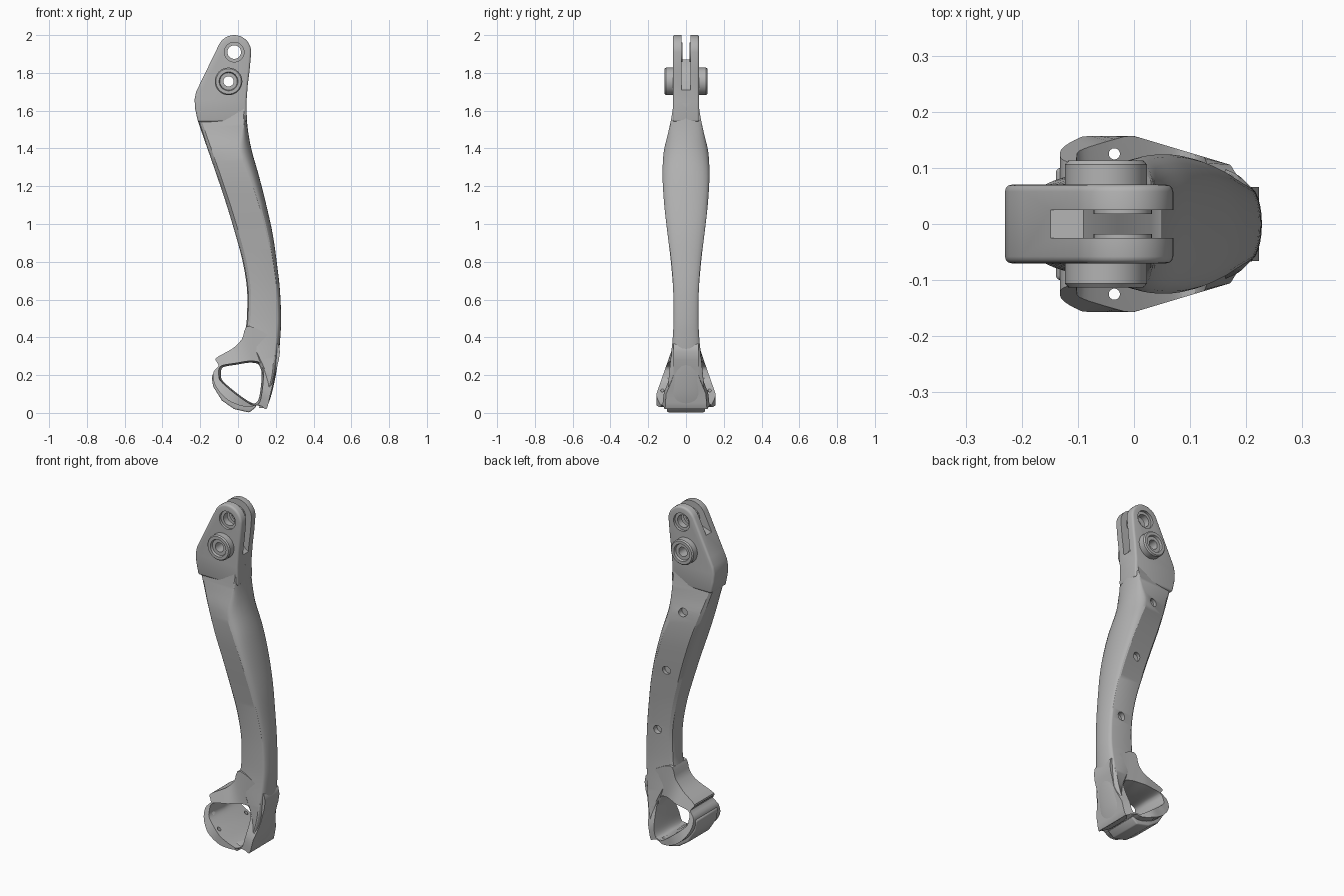
import bpy, bmesh, math
from mathutils import Vector

cube = bpy.data.objects.get("Cube")
if cube:
    bpy.data.objects.remove(cube, do_unlink=True)

grey = bpy.data.materials.new("plain grey")
grey.use_nodes = True
grey.diffuse_color = (0.45, 0.45, 0.45, 1)
grey.node_tree.nodes["Principled BSDF"].inputs["Base Color"].default_value = grey.diffuse_color


def link(bm, name):
    bmesh.ops.recalc_face_normals(bm, faces=bm.faces)
    mesh = bpy.data.meshes.new(name)
    bm.to_mesh(mesh)
    bm.free()
    mesh.materials.append(grey)
    ob = bpy.data.objects.new(name, mesh)
    bpy.context.collection.objects.link(ob)
    return ob


def activate(ob):
    bpy.ops.object.select_all(action='DESELECT')
    ob.select_set(True)
    bpy.context.view_layer.objects.active = ob


def smooth(ob, angle=32):
    activate(ob)
    bpy.ops.object.shade_smooth_by_angle(angle=math.radians(angle))


def apply(ob, mod):
    activate(ob)
    bpy.ops.object.modifier_apply(modifier=mod.name)


def cut(ob, cutter):
    mod = ob.modifiers.new("cut", 'BOOLEAN')
    mod.operation, mod.solver, mod.object = 'DIFFERENCE', 'EXACT', cutter
    apply(ob, mod)
    bpy.data.objects.remove(cutter, do_unlink=True)


def bevel(ob, width):
    mod = ob.modifiers.new("bevel", 'BEVEL')
    mod.width, mod.segments, mod.limit_method = width, 3, 'ANGLE'
    mod.angle_limit = math.radians(50)
    apply(ob, mod)


def spline(rows, steps, closed=False):
    """Catmull-Rom through rows of equal length."""
    pts = [Vector(r) for r in rows]
    n = len(pts)
    get = (lambda i: pts[i % n]) if closed else (lambda i: pts[min(max(i, 0), n - 1)])
    out = []
    for i in range(n if closed else n - 1):
        a, b, c, d = (get(i + k) for k in (-1, 0, 1, 2))
        for s in range(steps):
            t = s / steps
            out.append(b + (c - a) * (t / 2) + (a * 2 - b * 5 + c * 4 - d) * (t * t / 2)
                       + (b * 3 - a - c * 3 + d) * (t ** 3 / 2))
    return out if closed else out + [pts[-1]]


def loft(name, loops, wrap=False):
    bm = bmesh.new()
    rings = [[bm.verts.new(p) for p in loop] for loop in loops]
    pairs = list(zip(rings, rings[1:])) + ([(rings[-1], rings[0])] if wrap else [])
    for a, b in pairs:
        for i in range(len(a)):
            j = (i + 1) % len(a)
            bm.faces.new((a[i], a[j], b[j], b[i]))
    if not wrap:
        bm.faces.new(rings[0])
        bm.faces.new(rings[-1])
    return link(bm, name)


def plate(name, outline, y0, y1):
    return loft(name, [[(x, y, z) for x, z in outline] for y in (y0, y1)])


def circle(x, z, r, n=32):
    return [(x + r * math.cos(math.tau * i / n), z + r * math.sin(math.tau * i / n)) for i in range(n)]


def lathe(name, x, z, profile, side):
    return loft(name, [[(px, side * y, pz) for px, pz in circle(x, z, r)] for r, y in profile], True)


# Curved arm: z, inner edge, outer edge, inner half width, ridge x, ridge half width
stations = [
    (1.64, -.222, .046, .05, .03, .066), (1.57, -.218, .046, .055, .03, .076),
    (1.48, -.19, .055, .065, .02, .095), (1.38, -.155, .075, .08, .01, .118),
    (1.25, -.11, .112, .09, .06, .124), (1.1, -.06, .15, .085, .11, .115),
    (.95, -.015, .183, .075, .15, .098), (.8, .025, .205, .065, .18, .08),
    (.65, .048, .222, .058, .2, .068), (.5, .047, .228, .055, .205, .066),
    (.4, .04, .224, .06, .2, .07), (.3, .09, .215, .07, .19, .08),
    (.2, .13, .2, .08, .18, .09), (.1, .125, .178, .09, .155, .1),
    (.025, .112, .152, .1, .135, .105)]


def section(z, xl, xr, wl, ridge, w):
    half = [(xl, wl * .5), (xl + .006, wl * .82), (xl + .02, wl)]
    half += [(ridge + (xr - ridge) * math.sin(a), w * math.cos(a))
             for a in (math.pi / 2 * k / 6 for k in range(6))]
    return ([(x, y, z) for x, y in half] + [(xr, 0, z)]
            + [(x, -y, z) for x, y in reversed(half)])


arm = loft("curved_arm", [section(*s) for s in spline(stations, 5)])
# Blind holes along the back face
for x, z, floor in ((-.05, 1.4, .075), (.06, 1.03, .075), (.14, .65, .035)):
    cut(arm, plate("cutter", circle(x, z, .024, 20), floor, .2))
smooth(arm, 30)

# Forked head
PIN, BOSS = (-.02, 1.91), (-.05, 1.755)
arc = [(PIN[0] + .09 * math.cos(a), PIN[1] + .09 * math.sin(a))
       for a in (math.radians(d) for d in range(0, 156, 10))]
outline = arc + [(-.2, 1.745), (-.222, 1.7), (-.23, 1.66), (-.227, 1.61), (-.212, 1.54),
                 (.047, 1.54), (.045, 1.65), (.052, 1.74), (.062, 1.82)]
head = plate("forked_head", outline, -.07, .07)
bevel(head, .012)
slot = [(-.2, 1.9), (-.15, 1.85), (-.09, 1.87), (-.03, 1.82), (.03, 1.72), (.1, 1.68),
        (.15, 2.1), (-.2, 2.1)]
cut(head, plate("cutter", slot, -.025, .025))
cut(head, plate("cutter", circle(*PIN, .036), -.2, .2))
cut(head, plate("cutter", circle(*BOSS, .027), -.2, .2))
for side in (-1, 1):
    cut(head, plate("cutter", circle(*PIN, .052), side * .055, side * .1))
smooth(head)

# Pivot bosses and inner washers
for side, word in ((-1, "front"), (1, "back")):
    boss = lathe(word + "_pivot_boss", *BOSS, [(.073, .06), (.073, .106), (.067, .113), (.05, .113),
                 (.046, .1), (.027, .1), (.027, .06)], side)
    smooth(boss)
    smooth(lathe(word + "_washer", *PIN, [(.052, .027), (.052, .018), (.036, .018), (.036, .027)], side))

# Flared foot ring: matching outer and window points
pairs = [(-.13, .215, -.09, .205), (-.1, .255, -.088, .23), (-.118, .288, -.07, .245),
         (-.03, .34, -.01, .255), (.02, .39, .05, .265), (.06, .46, .08, .265),
         (.215, .36, .11, .255), (.195, .2, .125, .21), (.172, .1, .12, .13),
         (.15, .02, .108, .07), (.115, .05, .085, .05), (.06, .03, .05, .065),
         (-.02, .05, 0, .1), (-.08, .09, -.05, .14), (-.125, .155, -.085, .175)]
ring = spline(pairs, 4, True)


def reach(x, z):
    return max(.066, .157 - .35 * max(0, z - .1) - .3 * max(0, x))


def flare(p, k):
    return .03 + (p[2] - .03) * k, .175 + (p[3] - .175) * k


outer = [(p[0], p[1]) for p in ring]
mouth = [flare(p, 1.1) for p in ring]
throat = [flare(p, 1) for p in ring]
loops = [[(x, -reach(x, z), z) for x, z in outer], [(x, -reach(x, z), z) for x, z in mouth],
         [(x, 0, z) for x, z in throat],
         [(x, reach(x, z), z) for x, z in mouth], [(x, reach(x, z), z) for x, z in outer]]
foot = loft("flared_foot", loops, True)
# Drain holes through the lower wall
for side in (-1, 1):
    bm = bmesh.new()
    bmesh.ops.create_cone(bm, cap_ends=True, segments=16, radius1=.01, radius2=.01, depth=.2)
    bmesh.ops.translate(bm, verts=bm.verts, vec=(-.035, side * .125, .09))
    cut(foot, link(bm, "cutter"))
smooth(foot, 35)

# Mating pad under the foot
pad = plate("foot_pad", [(-.14, .2), (-.132, .14), (-.085, .065), (-.02, .02), (.06, .002), (.1, .035),
            (.075, .05), (.03, .06), (-.04, .115), (-.09, .17), (-.11, .22)], -.1, .1)
bevel(pad, .008)
smooth(pad)
